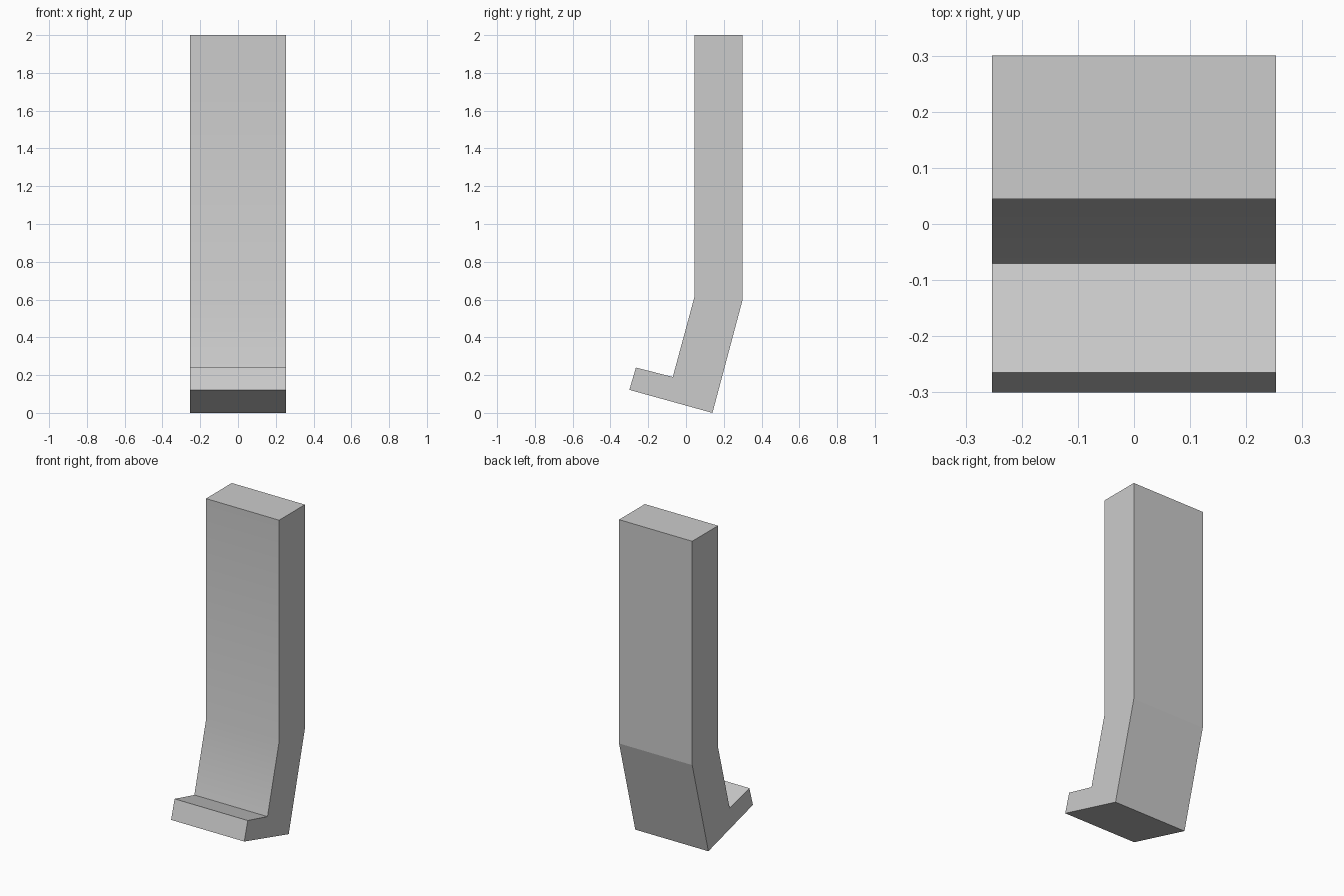
import bpy
import bmesh
import math

cube = bpy.data.objects.get("Cube")
if cube:
    bpy.data.objects.remove(cube, do_unlink=True)

# Plain grey material
grey = bpy.data.materials.new("light_grey")
grey.use_nodes = True
colour = (0.6, 0.6, 0.6, 1.0)
grey.diffuse_color = colour
grey.node_tree.nodes["Principled BSDF"].inputs["Base Color"].default_value = colour

# Side profile (y, z): upright, backward bend, tilted foot with toe
HALF_WIDTH = 0.253
BACK_BEND = (0.3, 0.6)
profile = [
    (0.3, 2.0), (0.045, 2.0), (0.045, 0.615), (-0.07, 0.19),
    (-0.265, 0.24), (-0.3, 0.122), (0.14, 0.0), BACK_BEND,
]

# Extrude the profile across the width
bm = bmesh.new()
side = bm.faces.new([bm.verts.new((-HALF_WIDTH, y, z)) for y, z in profile])
ext = bmesh.ops.extrude_face_region(bm, geom=[side])
moved = [v for v in ext["geom"] if isinstance(v, bmesh.types.BMVert)]
bmesh.ops.translate(bm, verts=moved, vec=(2 * HALF_WIDTH, 0, 0))
bmesh.ops.recalc_face_normals(bm, faces=bm.faces)

mesh = bpy.data.meshes.new("bent_bracket")
bm.to_mesh(mesh)
bm.free()
mesh.materials.append(grey)
bracket = bpy.data.objects.new("bent_bracket", mesh)
bpy.context.collection.objects.link(bracket)

# Smooth front bend, crisp corners
bpy.ops.object.select_all(action="DESELECT")
bracket.select_set(True)
bpy.context.view_layer.objects.active = bracket
bpy.ops.object.shade_smooth_by_angle(angle=math.radians(30))

# Keep the back bend crisp
for edge in mesh.edges:
    if all(math.dist(mesh.vertices[i].co.yz, BACK_BEND) < 0.01 for i in edge.vertices):
        edge.use_edge_sharp = True
